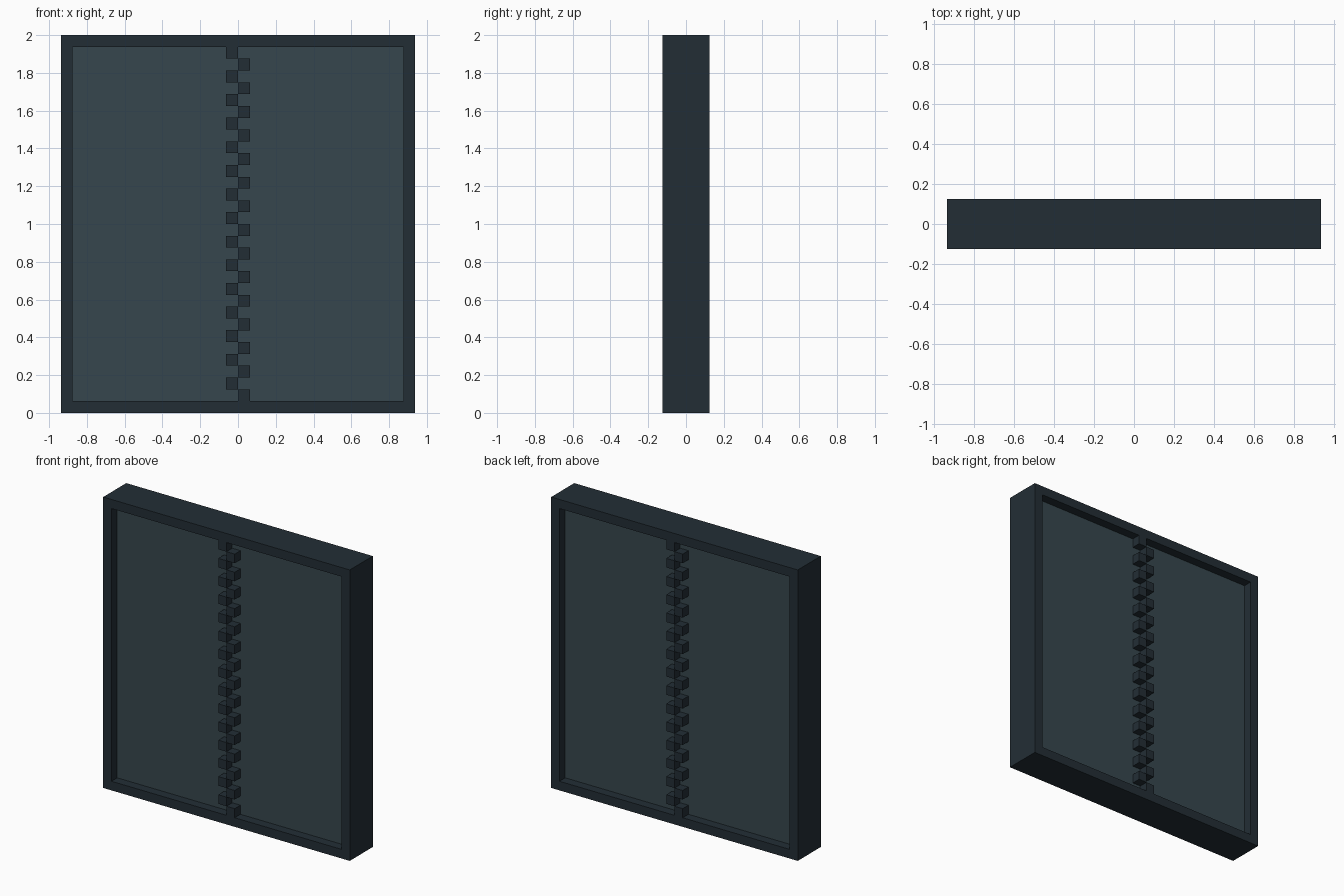
import bpy, bmesh
from mathutils import Matrix, Vector

if "Cube" in bpy.data.objects:
    bpy.data.objects.remove(bpy.data.objects["Cube"])

U = 0.0625                      # one module; every size is a multiple of it
W, D, H = 15 * U, 2 * U, 32 * U  # half width, half depth, full height


def material(name, rgb):
    mat = bpy.data.materials.new(name)
    mat.use_nodes = True
    color = (*rgb, 1.0)
    mat.diffuse_color = color
    mat.node_tree.nodes["Principled BSDF"].inputs["Base Color"].default_value = color
    return mat


def finish(name, bm, mat):
    bmesh.ops.recalc_face_normals(bm, faces=bm.faces)
    mesh = bpy.data.meshes.new(name)
    bm.to_mesh(mesh)
    bm.free()
    mesh.materials.append(mat)
    obj = bpy.data.objects.new(name, mesh)
    bpy.context.collection.objects.link(obj)
    return obj


def add_box(bm, lo, hi):
    lo, hi = Vector(lo), Vector(hi)
    scale = Matrix.Diagonal((*(hi - lo), 1.0))
    bmesh.ops.create_cube(bm, size=1, matrix=Matrix.Translation((lo + hi) / 2) @ scale)


dark_metal = material("dark slate", (0.0165, 0.0270, 0.0360))
panel_color = material("grey teal", (0.0370, 0.0620, 0.0750))

# Outer frame: mitred rectangular ring, extruded through the full depth
bm = bmesh.new()
rings = []
for inset in (0, U):
    x, z0, z1 = W - inset, inset, H - inset
    rings.append([bm.verts.new((px, -D, pz))
                  for px, pz in ((-x, z0), (x, z0), (x, z1), (-x, z1))])
outer, inner = rings
faces = []
for i in range(4):
    j = (i + 1) % 4
    faces.append(bm.faces.new((outer[i], outer[j], inner[j], inner[i])))
extruded = bmesh.ops.extrude_face_region(bm, geom=faces, use_keep_orig=True)
moved = [v for v in extruded["geom"] if isinstance(v, bmesh.types.BMVert)]
bmesh.ops.translate(bm, verts=moved, vec=(0, 2 * D, 0))
finish("frame", bm, dark_metal)

# Door panel, recessed one module on both faces
bm = bmesh.new()
add_box(bm, (-W + U, -D + U, U), (W - U, D - U, H - U))
finish("panel", bm, panel_color)

# Interlocking teeth down the centre seam; the back is the front turned half round
for name, side in (("front_teeth", 1), ("back_teeth", -1)):
    bm = bmesh.new()
    for row in range(30):
        top = H - U - row * U
        x0 = -U if row % 2 == 0 else 0
        add_box(bm, (x0, -D, top - U), (x0 + U, -D + U, top))
    if side < 0:
        bmesh.ops.rotate(bm, verts=bm.verts, cent=(0, 0, 0),
                         matrix=Matrix.Rotation(3.141592653589793, 3, 'Z'))
    finish(name, bm, dark_metal)
